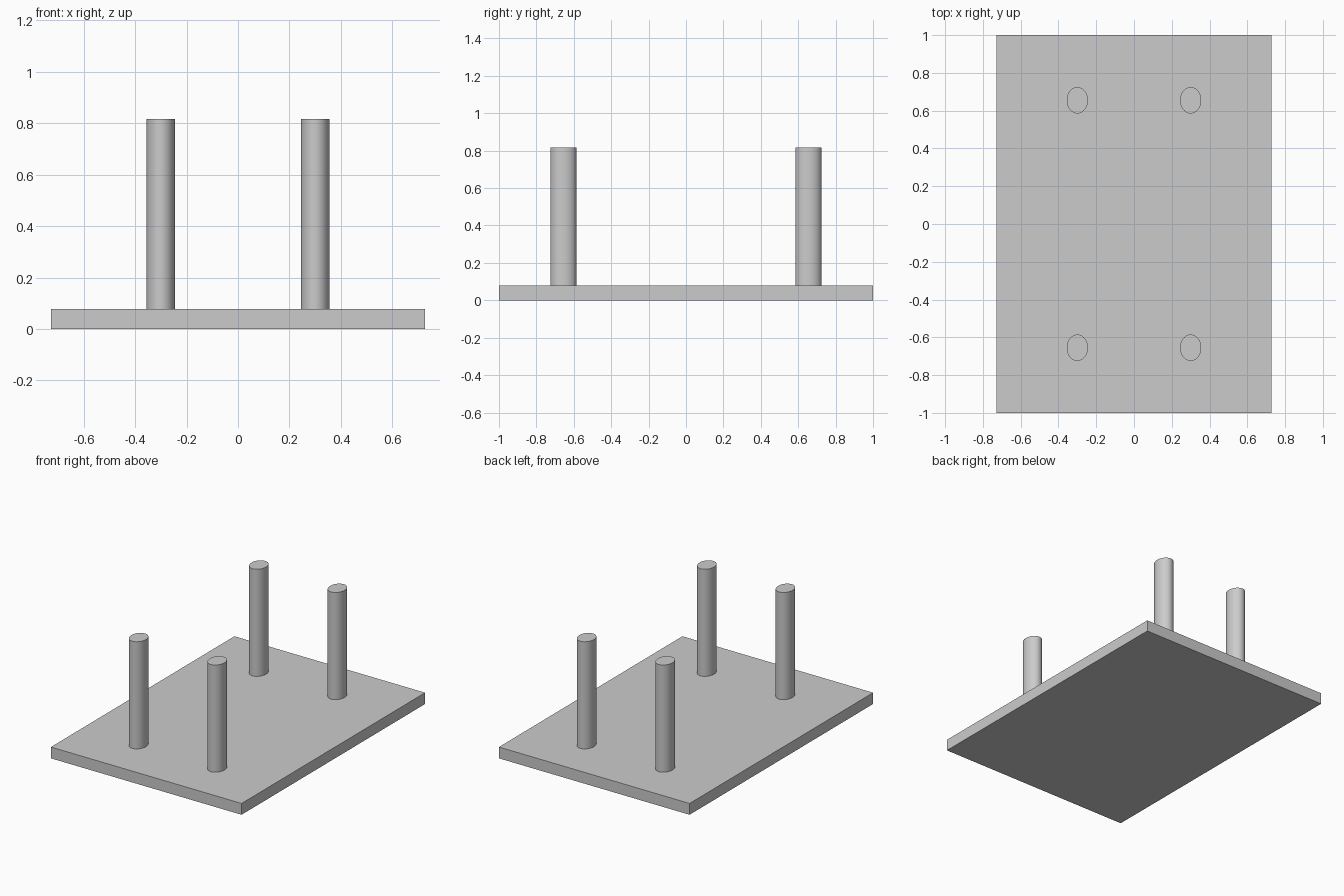
import bpy
import math

cube = bpy.data.objects.get("Cube")
if cube:
    bpy.data.objects.remove(cube, do_unlink=True)

BASE_HEIGHT = 0.078
TOP = 0.817

grey = bpy.data.materials.new("light grey")
grey.use_nodes = True
COLOUR = (0.6, 0.6, 0.6, 1)
grey.diffuse_color = COLOUR
grey.node_tree.nodes["Principled BSDF"].inputs["Base Color"].default_value = COLOUR


def finish(name, scale):
    """Name the active object, apply its size and give it the material."""
    obj = bpy.context.object
    obj.name = name
    obj.scale = scale
    bpy.ops.object.transform_apply(location=False, rotation=False, scale=True)
    obj.data.materials.append(grey)
    return obj


# Flat base board
bpy.ops.mesh.primitive_cube_add(size=1, location=(0, 0, BASE_HEIGHT / 2))
finish("base_board", (1.455, 2, BASE_HEIGHT))

# Four upright posts with oval cross-sections
for end, y in (("front", -0.655), ("back", 0.655)):
    for side, x in (("right", -0.3), ("left", 0.3)):
        bpy.ops.mesh.primitive_cylinder_add(
            vertices=48, radius=1, depth=1,
            location=(x, y, (BASE_HEIGHT + TOP) / 2))
        finish(f"{end}_{side}_post", (0.056, 0.07, TOP - BASE_HEIGHT))
        bpy.ops.object.shade_smooth_by_angle(angle=math.radians(40))
